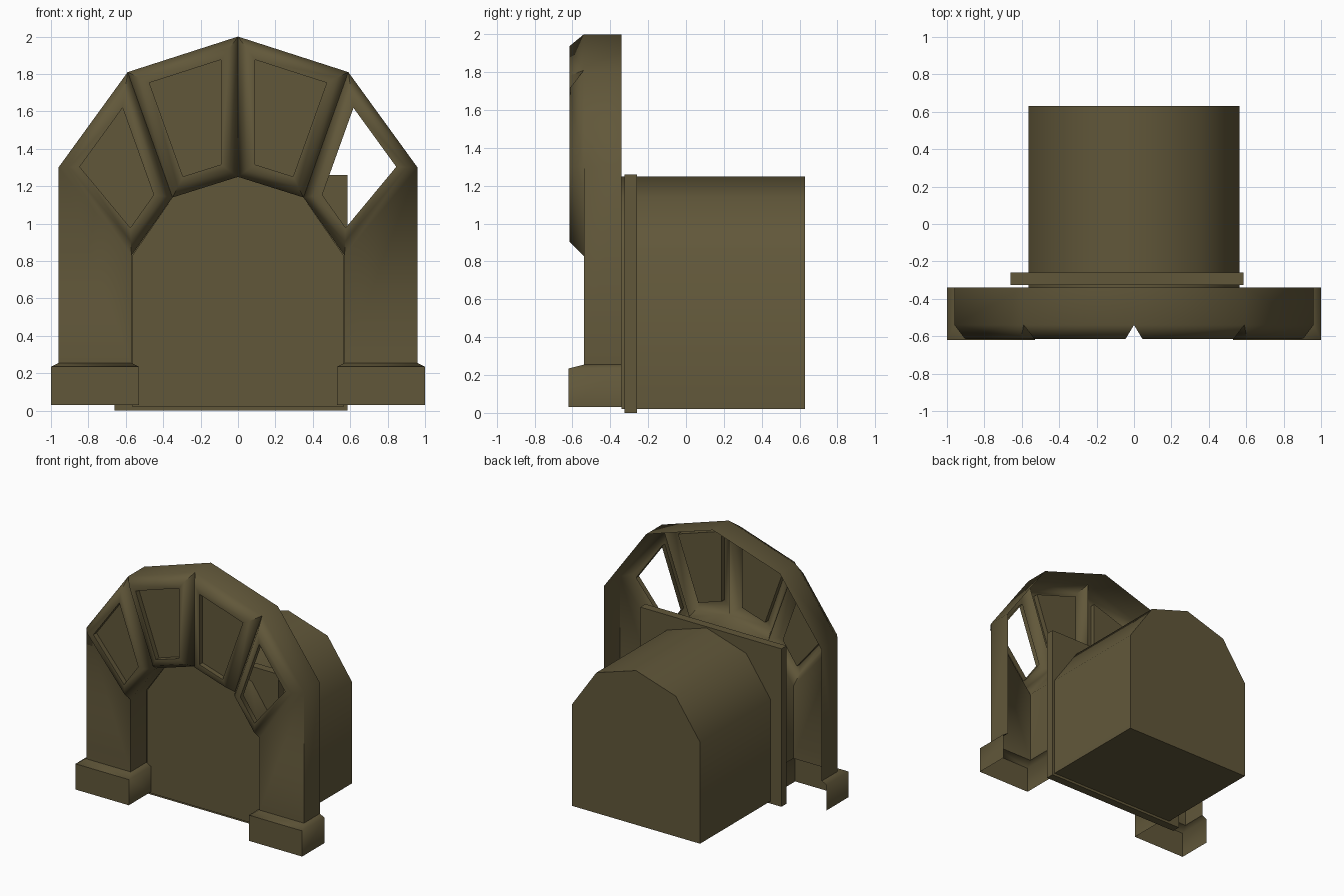
import bpy, bmesh, math
from mathutils import Vector

if "Cube" in bpy.data.objects:
    bpy.data.objects.remove(bpy.data.objects["Cube"])

stone = bpy.data.materials.new("olive_stone")
stone.diffuse_color = (0.12, 0.096, 0.042, 1)
stone.use_nodes = True
stone.node_tree.nodes["Principled BSDF"].inputs["Base Color"].default_value = stone.diffuse_color

BACK, BASE, FRONT, RECESS = -0.34, -0.54, -0.615, -0.575


def finish(bm, name, closed=False):
    bmesh.ops.remove_doubles(bm, verts=bm.verts[:], dist=0.0005)
    bmesh.ops.recalc_face_normals(bm, faces=bm.faces[:])
    # open shells: make the broad front point to -y
    if not closed and sum(f.normal.y * f.calc_area() for f in bm.faces) > 0:
        bmesh.ops.reverse_faces(bm, faces=bm.faces[:])
    me = bpy.data.meshes.new(name)
    bm.to_mesh(me)
    bm.free()
    me.materials.append(stone)
    ob = bpy.data.objects.new(name, me)
    bpy.context.collection.objects.link(ob)
    bpy.ops.object.select_all(action='DESELECT')
    bpy.context.view_layer.objects.active = ob
    ob.select_set(True)
    bpy.ops.object.shade_smooth_by_angle(angle=math.radians(65))
    return ob


def face(bm, pts):
    bm.faces.new([bm.verts.new(p) for p in pts])


def bridge(bm, a, b, loop=True):
    n = len(a)
    for i in range(n if loop else n - 1):
        j = (i + 1) % n
        face(bm, [a[i], a[j], b[j], b[i]])


def inset(poly, d):
    # mitred inset of a convex polygon
    c = sum((Vector(p) for p in poly), Vector((0, 0))) / len(poly)
    lines = []
    for i, p in enumerate(poly):
        p = Vector(p)
        t = (Vector(poly[(i + 1) % len(poly)]) - p).normalized()
        n = Vector((-t.y, t.x))
        if n.dot(c - p) < 0:
            n = -n
        lines.append((p + n * d, t))
    out = []
    for i in range(len(poly)):
        (p, t), (q, u) = lines[i - 1], lines[i]
        k = (q - p).cross(u) / t.cross(u)
        out.append(p + t * k)
    return out


def at(poly, y):
    return [(p[0], y, p[1]) for p in poly]


# Arch: open-backed shell with four chamfered, panelled stones and two legs
outer = [(0.96, 0.255), (0.96, 1.30), (0.59, 1.81), (0, 2.0)]
inner = [(0.57, 0.255), (0.57, 0.83), (0.35, 1.14), (0, 1.25)]
bm = bmesh.new()
for s in (1, -1):
    o = [(s * x, z) for x, z in outer]
    n = [(s * x, z) for x, z in inner]
    for path in (o, n):
        bridge(bm, at(path, BASE), at(path, BACK), loop=False)
    face(bm, at([n[0], o[0], o[1], n[1]], BASE))
    for i in (1, 2):
        stone_poly = [o[i], o[i + 1], n[i + 1], n[i]]
        ridge, hole = inset(stone_poly, 0.045), inset(stone_poly, 0.09)
        bridge(bm, at(stone_poly, BASE), at(ridge, FRONT))
        bridge(bm, at(ridge, FRONT), at(hole, FRONT))
        bridge(bm, at(hole, FRONT), at(hole, RECESS))
        if not (s == 1 and i == 1):      # the right outer stone is an opening
            face(bm, at(hole, RECESS))
finish(bm, "arch")

# Feet: open-backed plinths sloping into the legs
def u_ring(s, x0, x1, y, z):
    return [(s * x0, BACK, z), (s * x0, y, z), (s * x1, y, z), (s * x1, BACK, z)]

for s, name in ((1, "right_foot"), (-1, "left_foot")):
    bm = bmesh.new()
    rings = [u_ring(s, 0.53, 1.0, -0.62, 0.03),
             u_ring(s, 0.53, 1.0, -0.62, 0.235),
             u_ring(s, 0.57, 0.96, BASE, 0.255)]
    for a, b in zip(rings, rings[1:]):
        bridge(bm, a, b, loop=False)
    finish(bm, name)


def prism(name, poly, y0, y1):
    bm = bmesh.new()
    a, b = at(poly, y0), at(poly, y1)
    face(bm, a)
    face(bm, b)
    bridge(bm, a, b)
    finish(bm, name, closed=True)


# Vaulted block behind the arch
half = [(0.565, 0.02)] + inner[1:]
half[1] = (0.565, 0.83)
prism("vault_block", half + [(-x, z) for x, z in reversed(half[:-1])], -0.342, 0.63)

# Slab around the vault, slightly off centre
prism("back_slab", [(-0.66, 0.0), (0.585, 0.0), (0.585, 1.26), (-0.66, 1.26)], -0.325, -0.26)
